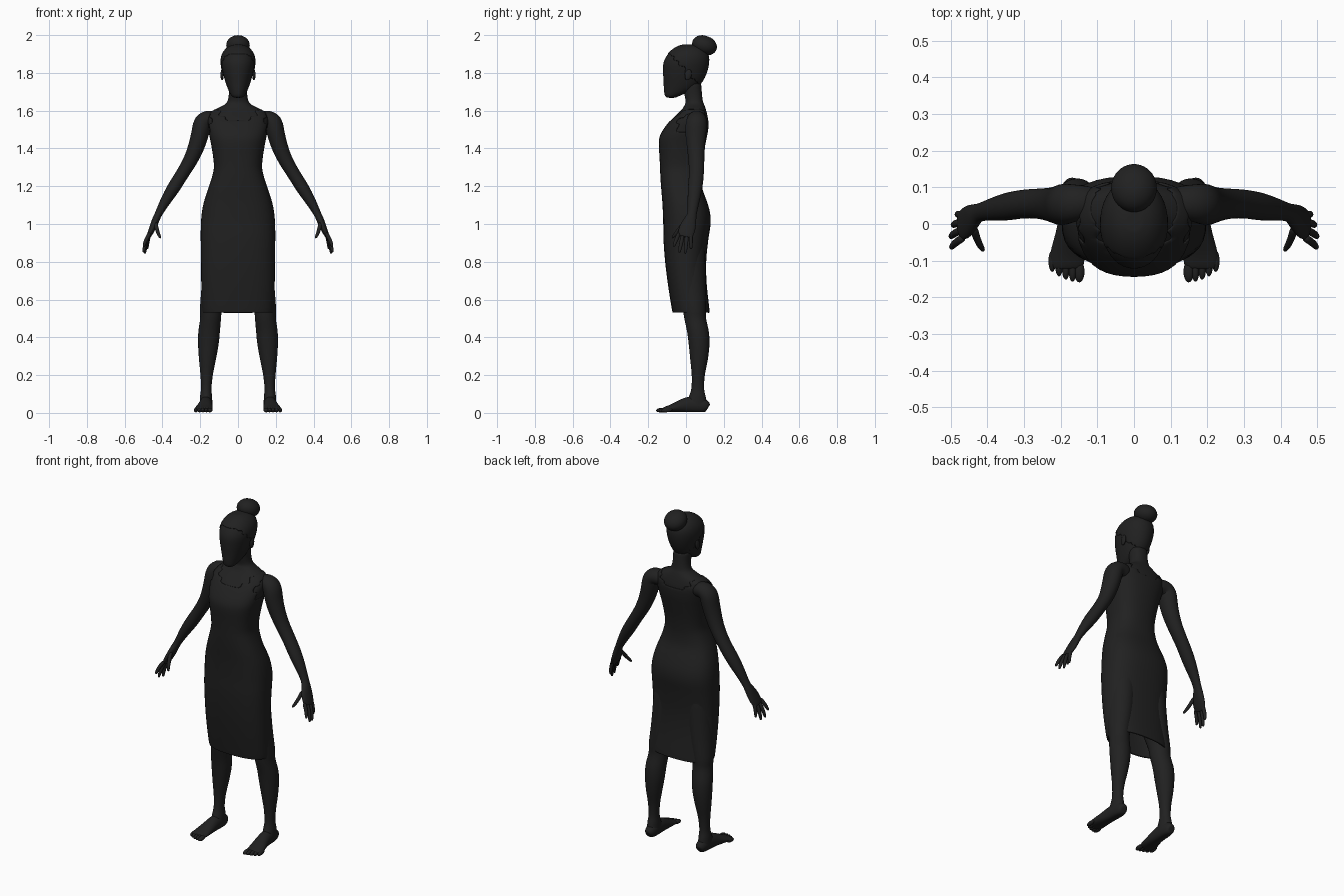
import bpy, bmesh, math
from mathutils import Vector

if "Cube" in bpy.data.objects:
    bpy.data.objects.remove(bpy.data.objects["Cube"], do_unlink=True)

charcoal = bpy.data.materials.new("charcoal")
charcoal.use_nodes = True
colour = (0.015, 0.015, 0.015, 1)
charcoal.diffuse_color = colour
charcoal.node_tree.nodes["Principled BSDF"].inputs["Base Color"].default_value = colour
SIDES = 20


def curve_pair(a, power):
    """Point of a unit superellipse."""
    c, s = math.cos(a), math.sin(a)
    e = 2 / power
    return math.copysign(abs(c) ** e, c), math.copysign(abs(s) ** e, s)


def skin(name, rings, caps=True, keep=None, mirror=False, thick=0, subdiv=1):
    """Bridge rings of points into a smooth mesh object."""
    bm = bmesh.new()
    loops = [[bm.verts.new(p) for p in ring] for ring in rings]
    n = len(loops[0])
    for low, high in zip(loops, loops[1:]):
        for i in range(n):
            j = (i + 1) % n
            bm.faces.new((low[i], low[j], high[j], high[i]))
    if caps:
        bm.faces.new(loops[0][::-1])
        bm.faces.new(loops[-1])
    if keep:
        bmesh.ops.delete(bm, geom=[f for f in bm.faces if not keep(f.calc_center_median())],
                         context='FACES')
    bmesh.ops.recalc_face_normals(bm, faces=bm.faces)
    for f in bm.faces:
        f.smooth = True
    mesh = bpy.data.meshes.new(name)
    bm.to_mesh(mesh)
    bm.free()
    mesh.materials.append(charcoal)
    ob = bpy.data.objects.new(name, mesh)
    bpy.context.collection.objects.link(ob)
    if thick:
        mod = ob.modifiers.new("thickness", 'SOLIDIFY')
        mod.thickness = thick
    if mirror:
        ob.modifiers.new("mirror", 'MIRROR')
    mod = ob.modifiers.new("smooth", 'SUBSURF')
    mod.levels = mod.render_levels = subdiv
    return ob


def level_rings(rows, power=2.0, grow=0.0, x=0.0):
    """Horizontal rings from rows of (z, half width, front y, back y)."""
    rings = []
    for z, w, front, back in rows:
        cy, d = (front + back) / 2, (back - front) / 2
        ring = []
        for i in range(SIDES):
            c, s = curve_pair(2 * math.pi * i / SIDES, power)
            ring.append((x + c * (w + grow), cy + s * (d + grow), z))
        rings.append(ring)
    return rings


def refine(rows, steps=3):
    """Catmull-Rom resampling of a list of rows."""
    out = []
    for i in range(len(rows) - 1):
        quad = [rows[max(i - 1, 0)], rows[i], rows[i + 1], rows[min(i + 2, len(rows) - 1)]]
        for k in range(steps):
            t = k / steps
            out.append([0.5 * (2 * b + (c - a) * t + (2 * a - 5 * b + 4 * c - d) * t * t
                               + (3 * b - a - 3 * c + d) * t ** 3) for a, b, c, d in zip(*quad)])
    return out + [list(rows[-1])]


def tube_rings(rows, side, n=12, floor=False):
    """Rings across a path of (x, y, z, radius along side, other radius)."""
    pts = [Vector(r[:3]) for r in rows]
    rings = []
    for i, r in enumerate(rows):
        t = (pts[min(i + 1, len(pts) - 1)] - pts[max(i - 1, 0)]).normalized()
        u = Vector(side)
        u = (u - t * u.dot(t)).normalized()
        v = t.cross(u)
        ring = []
        for k in range(n):
            a = 2 * math.pi * k / n
            p = pts[i] + u * r[3] * math.cos(a) + v * r[4] * math.sin(a)
            if floor:
                p.z = max(p.z, 0.004)
            ring.append(p)
        rings.append(ring)
    return rings


def ball(name, loc, size, tilt=0, mirror=False):
    rows = []
    for i in range(1, 12):
        a = math.pi * i / 12
        r = math.sin(a)
        rows.append((-math.cos(a), r, -r, r))
    rings = []
    for ring in level_rings(rows):
        new = []
        for p in ring:
            x, y, z = (a * b for a, b in zip(p, size))
            c, s = math.cos(tilt), math.sin(tilt)
            new.append((loc[0] + x, loc[1] + y * c - z * s, loc[2] + y * s + z * c))
        rings.append(new)
    return skin(name, rings, mirror=mirror)


# Upper body and neck
chest = [(1.30, .125, -.135, .08), (1.36, .13, -.138, .088), (1.42, .14, -.142, .1),
         (1.46, .148, -.138, .108), (1.50, .155, -.118, .115), (1.55, .162, -.08, .118),
         (1.585, .15, -.045, .112), (1.61, .115, -.02, .105), (1.63, .075, -.008, .098),
         (1.65, .056, -.002, .09), (1.69, .049, -.01, .085), (1.75, .05, -.02, .08)]
skin("torso", level_rings(refine(chest), 2.3))

# Dress: fitted skirt rising to a scooped neckline
skirt = [(.53, .186, -.068, .122), (.56, .19, -.074, .12), (.68, .193, -.093, .107),
         (.80, .194, -.108, .104), (.92, .196, -.117, .116), (1.0, .195, -.118, .128),
         (1.06, .19, -.12, .125), (1.12, .178, -.123, .108), (1.19, .155, -.129, .083),
         (1.25, .135, -.133, .077)]


def below_neckline(c):
    return c.z < 1.545 + 5 * c.x * c.x and c.z < 1.615 and not (c.z > 1.48 and abs(c.x) > .148)


skin("dress", level_rings(refine(skirt + chest[:9]), 2.5, .004), caps=False,
     keep=below_neckline, thick=.008)

# Head, hair and bun
head = [(1.668, .02, -.1, -.055), (1.68, .036, -.112, -.03), (1.71, .052, -.118, .04),
        (1.75, .067, -.12, .083), (1.80, .081, -.123, .108), (1.85, .09, -.122, .12),
        (1.89, .086, -.104, .119), (1.92, .07, -.076, .102), (1.94, .046, -.045, .07),
        (1.95, .018, -.015, .03)]
skin("head", level_rings(refine(head), 2.1))
skin("hair", level_rings(refine(head), 2.1, .004), thick=.005,
     keep=lambda c: c.z + 1.1 * c.y > 1.80)
ball("hair_bun", (0, .098, 1.946), (.064, .069, .052), -.35)
ball("ears", (.084, .012, 1.79), (.009, .018, .03), -.2, mirror=True)

# Arms down to the palms
arm = [(.1, .06, 1.548, .04, .04), (.15, .058, 1.557, .05, .046), (.185, .055, 1.54, .056, .05),
       (.198, .052, 1.49, .057, .048), (.217, .052, 1.42, .05, .045),
       (.25, .055, 1.34, .043, .039), (.298, .055, 1.26, .04, .035),
       (.342, .048, 1.19, .039, .035), (.385, .04, 1.12, .032, .028),
       (.42, .032, 1.055, .025, .02), (.436, .022, 1.02, .034, .02),
       (.452, .008, .98, .044, .018), (.468, -.003, .945, .042, .014),
       (.474, -.007, .93, .034, .01)]
skin("arms", tube_rings(refine(arm, 2), (0, 1, 0), 16), mirror=True)

# Fingers and thumb: knuckle, tip
fingers = {"index_fingers": ((.463, -.036, .955), (.499, -.066, .88)),
           "middle_fingers": ((.469, -.016, .945), (.5, -.036, .848)),
           "ring_fingers": ((.47, .005, .945), (.493, -.004, .842)),
           "little_fingers": ((.466, .025, .952), (.48, .027, .866)),
           "thumbs": ((.436, -.008, 1.01), (.41, -.073, .925))}
for name, (a, b) in fingers.items():
    a, b = Vector(a), Vector(b)
    rows = []
    for t, r in ((0, .012), (.35, .0115), (.7, .0105), (.93, .008), (1, .004)):
        bend = Vector((.006, 0, 0)) * math.sin(math.pi * t)
        rows.append((*(a.lerp(b, t) + bend), r, r))
    skin(name, tube_rings(rows, (0, 1, .1), 8), mirror=True)

# Legs, running up inside the skirt
leg = [(.95, .095, .005, .085, -.075, .1), (.7, .12, .005, .072, -.055, .105),
       (.56, .142, 0, .06, -.02, .107), (.50, .145, 0, .056, -.01, .107),
       (.43, .153, 0, .058, .005, .122), (.36, .157, 0, .055, .014, .125),
       (.28, .162, 0, .045, .022, .116), (.2, .166, 0, .033, .03, .1),
       (.13, .168, 0, .028, .028, .096), (.09, .169, 0, .032, .016, .104),
       (.05, .169, 0, .034, 0, .112), (.03, .169, 0, .033, 0, .114)]
rings = []
for z, x, _, w, front, back in refine(leg):
    rings += level_rings([(z, w, front, back)], 2.0, 0, x)
skin("legs", rings, mirror=True)

# Feet and toes
foot = [(.168, .119, .03, .014, .016), (.168, .11, .034, .027, .03), (.168, .075, .04, .034, .045),
        (.17, .02, .042, .036, .046), (.174, -.03, .034, .041, .035),
        (.181, -.08, .023, .048, .021), (.183, -.11, .018, .047, .015),
        (.183, -.122, .016, .04, .01)]
skin("feet", tube_rings(refine(foot, 2), (1, 0, 0), 16, floor=True), mirror=True)
for i in range(5):
    size = .0145 if i == 0 else .0105
    ball("toes_" + str(i + 1), (.149 + .0185 * i, -.13 + .0018 * i * i, .015),
         (size, .03, .012), .1, mirror=True)
